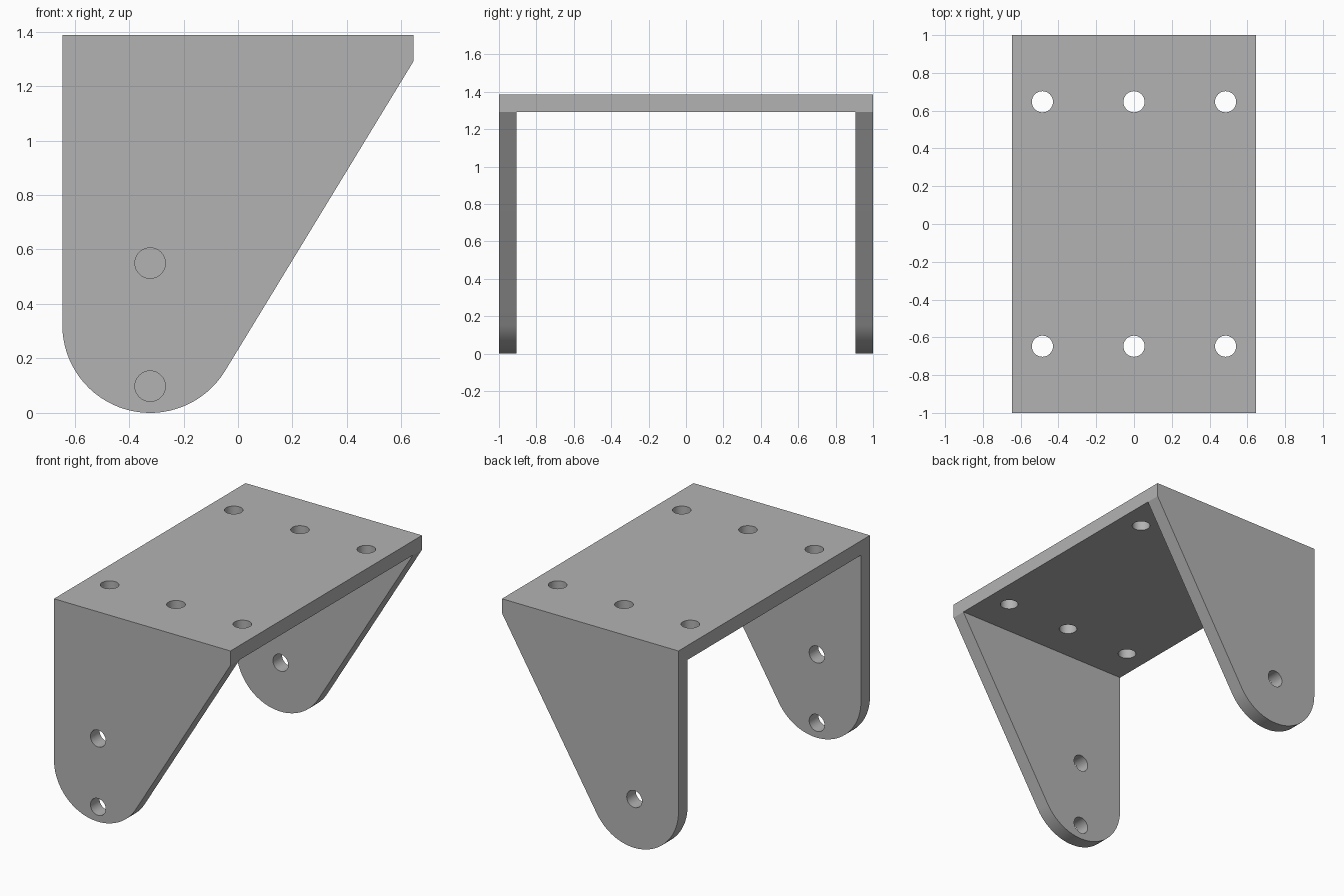
import bpy, bmesh, math
from mathutils import Matrix, Vector

if "Cube" in bpy.data.objects:
    bpy.data.objects.remove(bpy.data.objects["Cube"])

W, H, T = 0.645, 1.387, 0.095      # half width, height, sheet thickness
R = W / 2                          # rounded foot radius, also its centre height
HOLE = 0.056

steel = bpy.data.materials.new("grey_steel")
steel.use_nodes = True
steel.diffuse_color = (0.45, 0.45, 0.45, 1)
steel.node_tree.nodes["Principled BSDF"].inputs["Base Color"].default_value = (0.45, 0.45, 0.45, 1)


def make_object(name, bm):
    bmesh.ops.recalc_face_normals(bm, faces=bm.faces)
    mesh = bpy.data.meshes.new(name)
    bm.to_mesh(mesh)
    bm.free()
    mesh.materials.append(steel)
    obj = bpy.data.objects.new(name, mesh)
    bpy.context.collection.objects.link(obj)
    return obj


# Side profile: straight back edge, round foot, tangent slope up to the top lip
lip = Vector((W, H - T))
foot = Vector((-R, R))
reach = lip - foot
end = math.atan2(reach.y, reach.x) - math.acos(R / reach.length)
steps = 32
profile = [(W, H), (-W, H)]
for i in range(steps + 1):
    a = -math.pi + (end + math.pi) * i / steps
    profile.append((foot.x + R * math.cos(a), foot.y + R * math.sin(a)))
profile.append(tuple(lip))

bm = bmesh.new()
face = bm.faces.new([bm.verts.new((x, -1, z)) for x, z in profile])
ext = bmesh.ops.extrude_face_region(bm, geom=[face])
bmesh.ops.translate(bm, vec=(0, 2, 0),
                    verts=[v for v in ext["geom"] if isinstance(v, bmesh.types.BMVert)])
bracket = make_object("bracket", bm)

# Gap between the two legs
bm = bmesh.new()
bmesh.ops.create_cube(bm, size=1, matrix=Matrix.Translation((0, 0, H - T - 1))
                      @ Matrix.Diagonal((3, 2 - 2 * T, 2, 1)))
gap_cutter = make_object("gap_cutter", bm)


# Bolt holes
bm = bmesh.new()


def add_hole(location, rotation=Matrix()):
    bmesh.ops.create_cone(bm, cap_ends=True, segments=32, radius1=HOLE, radius2=HOLE,
                          depth=0.3, matrix=Matrix.Translation(location) @ rotation)


for x in (-0.485, 0, 0.485):
    for y in (-0.647, 0.647):
        add_hole((x, y, H - T / 2))
across = Matrix.Rotation(math.pi / 2, 4, "X")
for y, z in ((-1, 0.55), (-1, 0.098), (1, R)):
    add_hole((-R, y + (T / 2 if y < 0 else -T / 2), z), across)
hole_cutter = make_object("hole_cutter", bm)

# Cut, then apply so the bracket is one clean body
for cutter in (gap_cutter, hole_cutter):
    mod = bracket.modifiers.new("cut", "BOOLEAN")
    mod.operation = "DIFFERENCE"
    mod.solver = "EXACT"
    mod.object = cutter
bpy.ops.object.select_all(action="DESELECT")
bpy.context.view_layer.objects.active = bracket
bracket.select_set(True)
for mod in list(bracket.modifiers):
    bpy.ops.object.modifier_apply(modifier=mod.name)
for cutter in (gap_cutter, hole_cutter):
    bpy.data.objects.remove(cutter)
bpy.ops.object.shade_smooth_by_angle(angle=math.radians(30))
